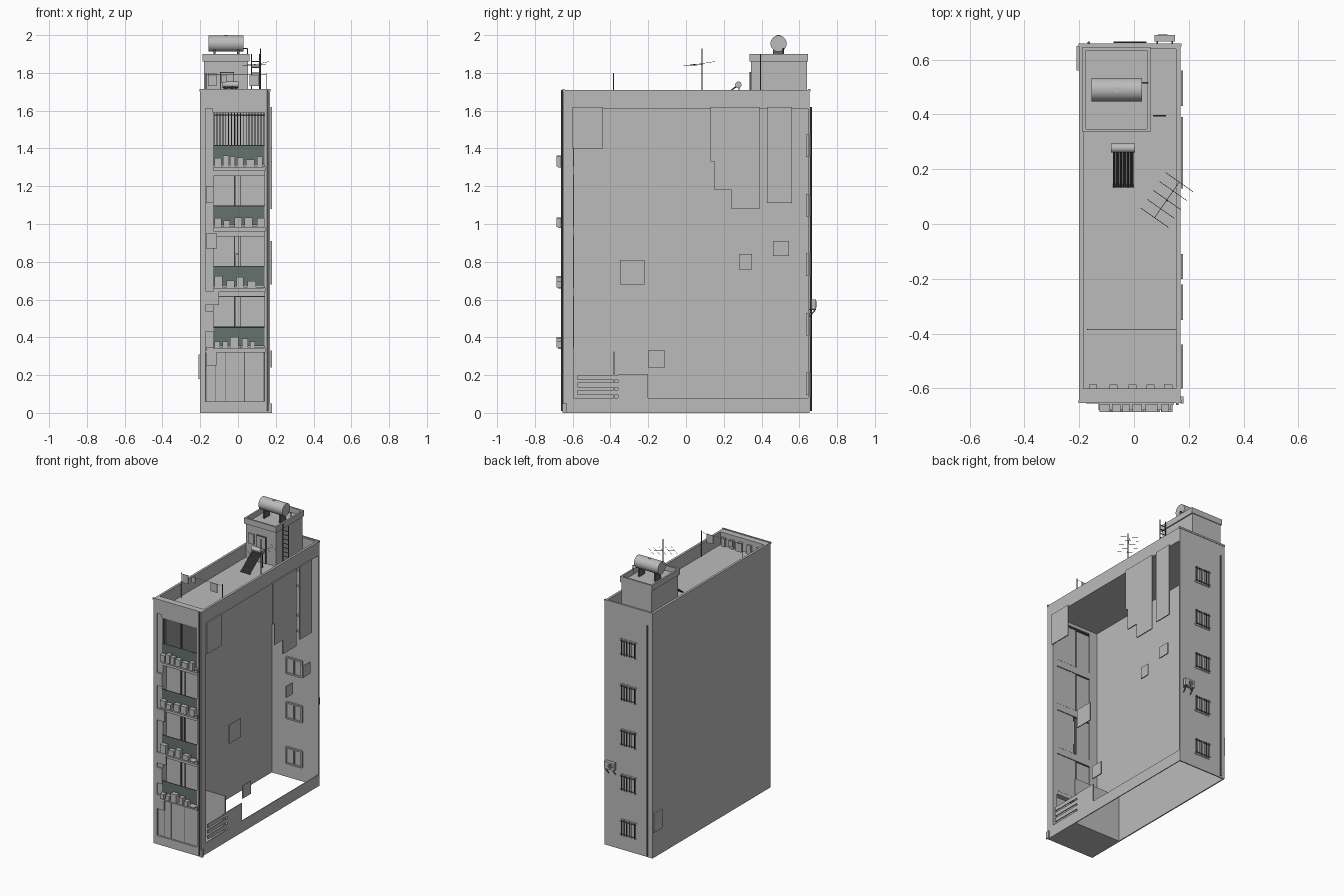
import bpy, bmesh, math, random
from mathutils import Vector

random.seed(4)
cube = bpy.data.objects.get("Cube")
if cube:
    bpy.data.objects.remove(cube)


def material(name, rgb):
    m = bpy.data.materials.new(name)
    m.use_nodes = True
    m.diffuse_color = (*rgb, 1)
    m.node_tree.nodes["Principled BSDF"].inputs["Base Color"].default_value = (*rgb, 1)
    return m


wall = material("wall grey", (.5, .5, .5))
glass = material("green glass", (.13, .17, .155))
dark = material("dark metal", (.12, .12, .12))


def finish(bm, name, mat):
    bmesh.ops.recalc_face_normals(bm, faces=bm.faces)
    mesh = bpy.data.meshes.new(name)
    bm.to_mesh(mesh)
    bm.free()
    mesh.materials.append(mat)
    obj = bpy.data.objects.new(name, mesh)
    bpy.context.scene.collection.objects.link(obj)
    return obj


def boxes(name, mat, *spans):
    """One object from boxes, each given as (x range, y range, z range)."""
    bm = bmesh.new()
    for span in spans:
        made = bmesh.ops.create_cube(bm, size=1)["verts"]
        for v in made:
            v.co = Vector([(a + b) / 2 + c * (b - a) for (a, b), c in zip(span, v.co)])
    return finish(bm, name, mat)


def rods(name, mat, radius, pairs, sides=6):
    """One object from straight round rods between pairs of points."""
    bm = bmesh.new()
    for a, b in pairs:
        a, b = Vector(a), Vector(b)
        made = bmesh.ops.create_cone(bm, cap_ends=True, segments=sides, radius1=radius,
                                     radius2=radius, depth=(b - a).length)["verts"]
        turn = (b - a).to_track_quat("Z", "Y")
        for v in made:
            v.co = turn @ v.co + (a + b) / 2
    obj = finish(bm, name, mat)
    if sides > 8:
        bpy.context.view_layer.objects.active = obj
        obj.select_set(True)
        bpy.ops.object.shade_smooth_by_angle(angle=math.radians(40))
        obj.select_set(False)
    return obj


L, R, F, B = -.2, .17, -.65, .655       # outer faces of the building
ROOF, TOP = 1.62, 1.71
SIDE = (R - .006, R)

# Main shell; the left side is open between plinth and parapet
boxes("right_wall", wall, ((L, L + .008), (F, B), (0, ROOF)))
boxes("roof_slab", wall, ((L, R), (F, B), (ROOF - .008, ROOF)))
boxes("parapet", wall,
      ((L, L + .016), (F, B), (ROOF, TOP)), ((R - .016, R), (F, B), (ROOF, TOP)),
      ((L, R), (F, F + .05), (ROOF, TOP)), ((L, R), (B - .016, B), (ROOF, TOP)))
boxes("parapet_coping", wall,
      ((L - .003, R + .003), (F - .003, F + .008), (TOP - .008, TOP + .004)),
      ((L - .003, R + .003), (B - .008, B + .003), (TOP - .008, TOP + .004)))
boxes("left_plinth", wall, (SIDE, (F, B), (0, .08)), (SIDE, (-.36, -.2), (.08, .205)))
boxes("left_vent_slats", wall,
      *[(SIDE, (-.575, -.36), (z, z + .026)) for z in (.095, .135, .174)])

# Plaster patches left on the open side
PATCH = (R + .002, R + .009)
boxes("plaster_patches", wall,
      *[(PATCH, ys, zs) for ys, zs in (
          ((-.6, -.44), (1.4, ROOF)), ((.13, .39), (1.33, ROOF)), ((.15, .39), (1.18, 1.33)),
          ((.24, .39), (1.08, 1.18)), ((.43, .56), (1.11, ROOF)),
          ((-.35, -.22), (.68, .81)), ((-.2, -.11), (.24, .33)),
          ((.28, .35), (.76, .84)), ((.46, .545), (.83, .91)))])
boxes("right_wall_patch", wall, ((L - .009, L), (.56, .65), (.18, .31)))

# Shop room on the ground floor
boxes("shop_floor", wall, ((L, R), (F, -.38), (0, .006)))
boxes("shop_back_wall", wall, ((L, R), (-.384, -.378), (0, .325)))
boxes("shop_ceiling", wall, ((L, R), (F, -.595), (.32, .328)))

# Front frame
boxes("front_columns", wall,
      ((L, -.172), (F, -.595), (0, ROOF)), ((-.172, -.13), (F + .008, -.595), (.33, ROOF)),
      ((.14, R), (F, -.595), (0, ROOF)))
boxes("front_step", wall, ((L, R), (F, -.595), (0, .06)))
boxes("front_lintel", wall, ((-.135, .145), (F, -.595), (1.59, ROOF)))
boxes("front_patches", wall,
      *[(xs, (F - .004, F + .01), zs) for xs, zs in (
          ((-.17, -.115), (.25, .35)), ((-.175, -.13), (.43, .54)),
          ((-.175, -.1), (.57, .645)), ((-.17, -.11), (.87, .95)),
          ((-.17, -.13), (1.11, 1.2)))])

# Shop shutters with dark gaps
cuts = (-.17, -.12, -.068, .035, .138)
boxes("shop_shutters", wall,
      *[((a + .002, b - .002), (F + .012, F + .02), (.06, .325)) for a, b in zip(cuts, cuts[1:])])
boxes("shutter_gaps", dark,
      *[((x - .002, x + .002), (F + .014, F + .018), (.06, .325)) for x in cuts])

# Four balconies
for i in range(4):
    z = .345 + .32 * i
    boxes("balcony_slab", wall, ((-.13, .145), (F - .008, -.595), (z - .025, z)))
    boxes("balcony_glass", glass, ((-.13, .14), (F, F + .006), (z + .01, z + .108)))
    rods("balcony_rail", dark, .003, [((-.13, F, z + .11), (.14, F, z + .11))])
    split = -.018
    gap = .02 if i == 1 else .004
    boxes("balcony_doors", wall,
          ((-.13, split), (-.606, -.6), (z, z + .275)),
          ((split + gap, .14), (-.6, -.594), (z, z + .275)))
    boxes("door_frame", dark,
          ((split - .003, split + .003), (-.61, -.592), (z, z + .27)),
          ((.012, .016), (-.608, -.6), (z, z + .27)),
          ((-.13, .14), (-.61, -.592), (z + .268, z + .275)))
    if i < 3:
        boxes("bay_header", wall, ((-.13, .14), (F + .01, -.595), (z + .27, z + .296)))
    # Planters and boxes standing along the balcony edge
    items = []
    x = -.125
    while x < .1:
        w = random.uniform(.025, .045)
        items.append(((x, x + w), (F - .035, F - .006), (z, z + random.uniform(.03, .065))))
        x += w + random.uniform(.005, .025)
    boxes("balcony_boxes", wall, *items)
    boxes("box_shelf", wall, ((-.13, .135), (F - .028, F), (z - .006, z + .002)))

# Security grille on the top balcony
rods("balcony_grille", dark, .0028,
     [((-.127 + .0155 * k, F + .004, 1.41), (-.127 + .0155 * k, F + .004, 1.59)) for k in range(18)])

# Drain pipes
rods("front_drain_pipe", dark, .005, [((.158, F - .006, .01), (.158, F - .006, TOP))], 10)
rods("back_drain_pipe", dark, .005, [((-.165, B + .006, .01), (-.165, B + .006, ROOF))], 10)
boxes("pipe_base", wall, ((R, R + .01), (F - .005, F + .02), (0, .05)))

# Back wall built around the five window openings
WX = (-.075, .045)
starts = [.1 + .315 * k for k in range(5)]
edges = [0] + [e for z in starts for e in (z, z + .11)] + [ROOF]
BACK = (B - .008, B)
boxes("back_wall", wall, ((L, WX[0]), BACK, (0, ROOF)), ((WX[1], R), BACK, (0, ROOF)),
      *[(WX, BACK, pair) for pair in zip(edges[::2], edges[1::2])])
for z in starts:
    boxes("back_window_pane", wall, (WX, (B - .012, B - .008), (z, z + .11)))
    boxes("back_window_frame", wall,
          *[((x - .005, x + .005), (B - .02, B + .003), (z, z + .11)) for x in (*WX, -.015)],
          *[(WX, (B - .02, B + .003), (h - .005, h + .005)) for h in (z, z + .11)])
    rods("back_window_bars", dark, .0025,
         [((-.065 + .02 * k, B + .008, z), (-.065 + .02 * k, B + .008, z + .11)) for k in range(6)]
         + [((WX[0], B + .008, h), (WX[1], B + .008, h)) for h in (z + .01, z + .1)])

# Air conditioner on the back
boxes("air_conditioner", wall, ((.075, .15), (B + .01, B + .034), (.55, .6)))
rods("air_conditioner_fan", dark, .018, [((.105, B + .033, .575), (.105, B + .036, .575))], 16)
rods("air_conditioner_brackets", dark, .003,
     [p for x in (.085, .14) for p in (((x, B, .547), (x, B + .034, .547)),
                                       ((x, B, .51), (x, B + .03, .547)))])

# Stair house on the roof with a raised rim
boxes("stair_house", wall, ((-.18, .052), (.345, .64), (ROOF, 1.865)))
boxes("stair_house_rim", wall,
      ((-.187, .06), (.335, .347), (1.86, 1.9)), ((-.187, .06), (.633, .645), (1.86, 1.9)),
      ((-.187, -.175), (.335, .645), (1.86, 1.9)), ((.048, .06), (.335, .645), (1.86, 1.9)))
boxes("stair_house_door", wall, ((-.09, -.025), (.338, .345), (ROOF, 1.8)))
boxes("door_surround", dark, ((-.094, -.09), (.336, .345), (ROOF, 1.804)),
      ((-.025, -.021), (.336, .345), (ROOF, 1.804)), ((-.094, -.021), (.336, .345), (1.8, 1.804)))
boxes("stair_house_window", wall, ((-.16, -.115), (.337, .345), (1.73, 1.8)))

# Water tank on legs
rods("water_tank", wall, .043, [((-.155, .49, 1.955), (.03, .49, 1.955))], 28)
rods("tank_cap", wall, .01, [((-.063, .49, 1.99), (-.063, .49, 2.0))], 16)
boxes("tank_legs", dark,
      *[((x, x + .012), (.46, .52), (1.865, 1.925)) for x in (-.13, -.005)])
rods("tank_pipe", dark, .003, [((.03, .515, 1.93), (.05, .515, 1.93)), ((.05, .515, 1.93), (.05, .515, 1.87))])

# Ladder beside the stair house
rods("roof_ladder", dark, .003,
     [((x, .395, ROOF), (x, .395, 1.9)) for x in (.072, .115)]
     + [((.072, .395, 1.65 + .03 * k), (.115, .395, 1.65 + .03 * k)) for k in range(8)])

# Solar water heater
rods("solar_tank", wall, .017, [((-.083, .277, 1.737), (.003, .277, 1.737))], 20)
rods("solar_tubes", dark, .0036,
     [((-.073 + .0085 * k, .135, 1.63), (-.073 + .0085 * k, .265, 1.727)) for k in range(9)], 8)
rods("solar_stand", dark, .003,
     [((x, .28, ROOF), (x, .28, 1.73)) for x in (-.07, -.008)]
     + [((-.076, .138, 1.63), (-.002, .138, 1.63))])

# Aerial
tilt = Vector((.045, .065, .01))
hub = Vector((.12, .088, 1.85))
side = Vector((.05, -.035, 0))
rods("aerial_mast", dark, .003, [((.12, .085, ROOF), (.12, .085, 1.93))])
rods("aerial_arms", dark, .001,
     [(hub - tilt, hub + tilt)]
     + [(hub + tilt * t / 4 - side, hub + tilt * t / 4 + side) for t in range(-4, 5, 2)], 4)

# Clothes line and cloths inside the front parapet
rods("clothes_line", dark, .0025,
     [((x, -.385, ROOF), (x, -.385, 1.8)) for x in (-.17, .15)])
boxes("hanging_cloths", wall,
      *[((x, x + w), (-.387, -.384), (1.79 - h, 1.79))
        for x, w, h in ((-.16, .045, .06), (-.09, .03, .04), (.06, .05, .06))])
rods("line_cord", dark, .001, [((-.17, -.385, 1.79), (.15, -.385, 1.79))], 4)
boxes("parapet_boxes", wall,
      *[((x, x + .03), (-.6, -.585), (ROOF, 1.68)) for x in (-.165, -.09, -.02, .045, .11)])
